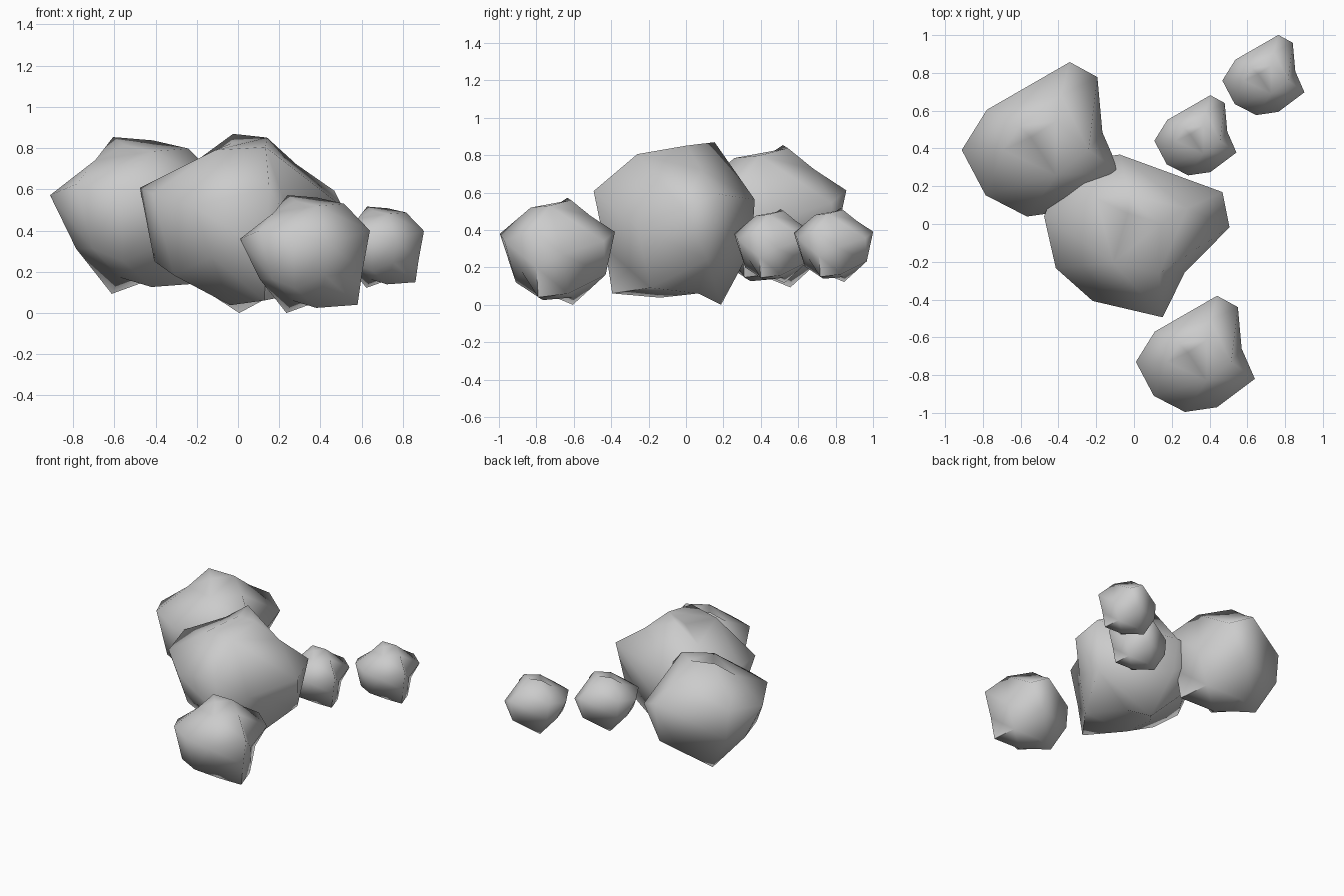
import bpy, bmesh, math
from mathutils import Vector

if "Cube" in bpy.data.objects:
    bpy.data.objects.remove(bpy.data.objects["Cube"])

# Boulder control points: girdle, shoulders, crown, underside
points = [
    (-.315, -.04, .36), (-.215, .12, .37), (.115, .31, .39), (.225, .25, .34),
    (.245, .03, .27), (.315, -.13, .40), (.115, -.28, .34), (-.055, -.305, .38),
    (-.22, -.22, .40),
    (-.15, -.04, .488), (.19, -.04, .53), (.06, -.14, .52), (.08, .18, .475),
    (-.085, .055, .572), (-.04, .01, .542), (.06, .075, .56),
    (-.22, -.02, .165), (-.16, -.21, .165), (-.05, -.22, .12), (.10, -.19, .18),
    (.278, -.11, .2), (.255, -.10, .04), (.12, .26, .16), (-.2, .12, .2),
    (-.09, .085, 0), (.055, -.075, .025), (.215, .06, .06), (-.06, -.06, .06),
    (.02, .09, .04),
]

# Skin the points: hull of their directions gives the faces, then restore positions
core = Vector((0, 0, .29))
bm = bmesh.new()
home = {}
for p in points:
    v = bm.verts.new((Vector(p) - core).normalized())
    home[v] = Vector(p)
bmesh.ops.convex_hull(bm, input=bm.verts[:])
for v in bm.verts:
    v.co = home[v]
bmesh.ops.recalc_face_normals(bm, faces=bm.faces[:])
mesh = bpy.data.meshes.new("boulder")
bm.to_mesh(mesh)
bm.free()

# Name, location, scale, turn about z
rocks = [
    ("centre_boulder", (-.005, 0, 0), 1.52, -50),
    ("back_left_boulder", (-.493, .445, .093), 1.33, 0),
    ("front_rock", (.325, -.69, 0), 1.0, 0),
    ("small_rock_inner", (.325, .468, .117), .69, 0),
    ("small_rock_outer", (.685, .787, .122), .69, 0),
]
for name, loc, s, turn in rocks:
    ob = bpy.data.objects.new(name, mesh.copy())
    bpy.context.collection.objects.link(ob)
    ob.location, ob.scale = loc, (s, s, s)
    ob.rotation_euler.z = math.radians(turn)
    ob.select_set(True)
    bpy.context.view_layer.objects.active = ob
bpy.ops.object.shade_smooth_by_angle(angle=math.radians(75))
